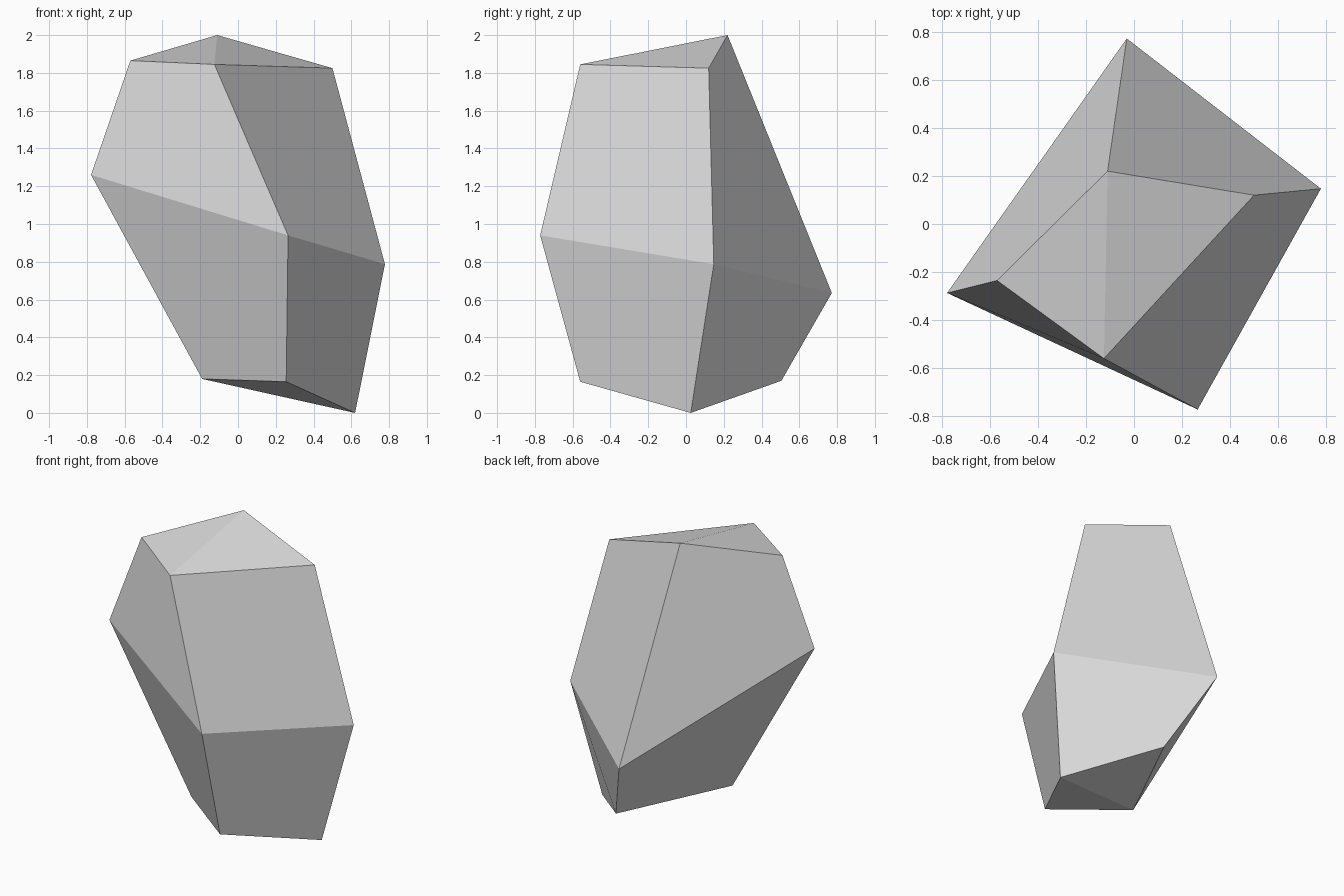
import bpy
import bmesh

# Remove the default object
cube = bpy.data.objects.get("Cube")
if cube:
    bpy.data.objects.remove(cube, do_unlink=True)


def flat_material(name, colour):
    mat = bpy.data.materials.new(name)
    mat.use_nodes = True
    mat.diffuse_color = colour
    for node in mat.node_tree.nodes:
        if node.type == 'BSDF_PRINCIPLED':
            node.inputs["Base Color"].default_value = colour
            node.inputs["Roughness"].default_value = 0.9
    return mat


def add_facet(bm, a, b, c, d, hollow):
    """Four-sided facet folded outward, or inward when hollow."""
    normal = (b.co - a.co).cross(c.co - a.co)
    bulges = normal.dot(d.co - a.co) <= 0
    bm.faces.new((a, b, c, d) if bulges != hollow else (b, c, d, a))


# Four-cornered cross-sections of the boulder: left, front, right, back
sections = {
    "foot": [(-0.19, -0.235, 0.18), (0.255, -0.56, 0.165),
             (0.62, 0.025, 0.0), (0.18, 0.505, 0.17)],
    "girdle": [(-0.778, -0.287, 1.26), (0.265, -0.772, 0.94),
               (0.778, 0.147, 0.787), (-0.03, 0.772, 0.635)],
    "crown": [(-0.57, -0.235, 1.865), (-0.125, -0.56, 1.845),
              (0.50, 0.12, 1.825), (-0.11, 0.22, 2.0)],
}

bm = bmesh.new()
foot, girdle, crown = ([bm.verts.new(co) for co in ring]
                       for ring in sections.values())

# Side facets between neighbouring sections, one of each band slightly hollow
for lower, upper, hollow_side in ((foot, girdle, 0), (girdle, crown, 1)):
    for i in range(4):
        j = (i + 1) % 4
        add_facet(bm, lower[i], lower[j], upper[j], upper[i], i == hollow_side)

# Crown folded from front to back, underside folded from left to right
left, front, right, back = crown
bm.faces.new((left, front, back))
bm.faces.new((front, right, back))
left, front, right, back = foot
bm.faces.new((left, right, front))
bm.faces.new((left, back, right))

mesh = bpy.data.meshes.new("boulder")
bm.to_mesh(mesh)
bm.free()
mesh.materials.append(flat_material("pale grey stone", (0.71, 0.71, 0.71, 1.0)))

boulder = bpy.data.objects.new("boulder", mesh)
bpy.context.scene.collection.objects.link(boulder)
